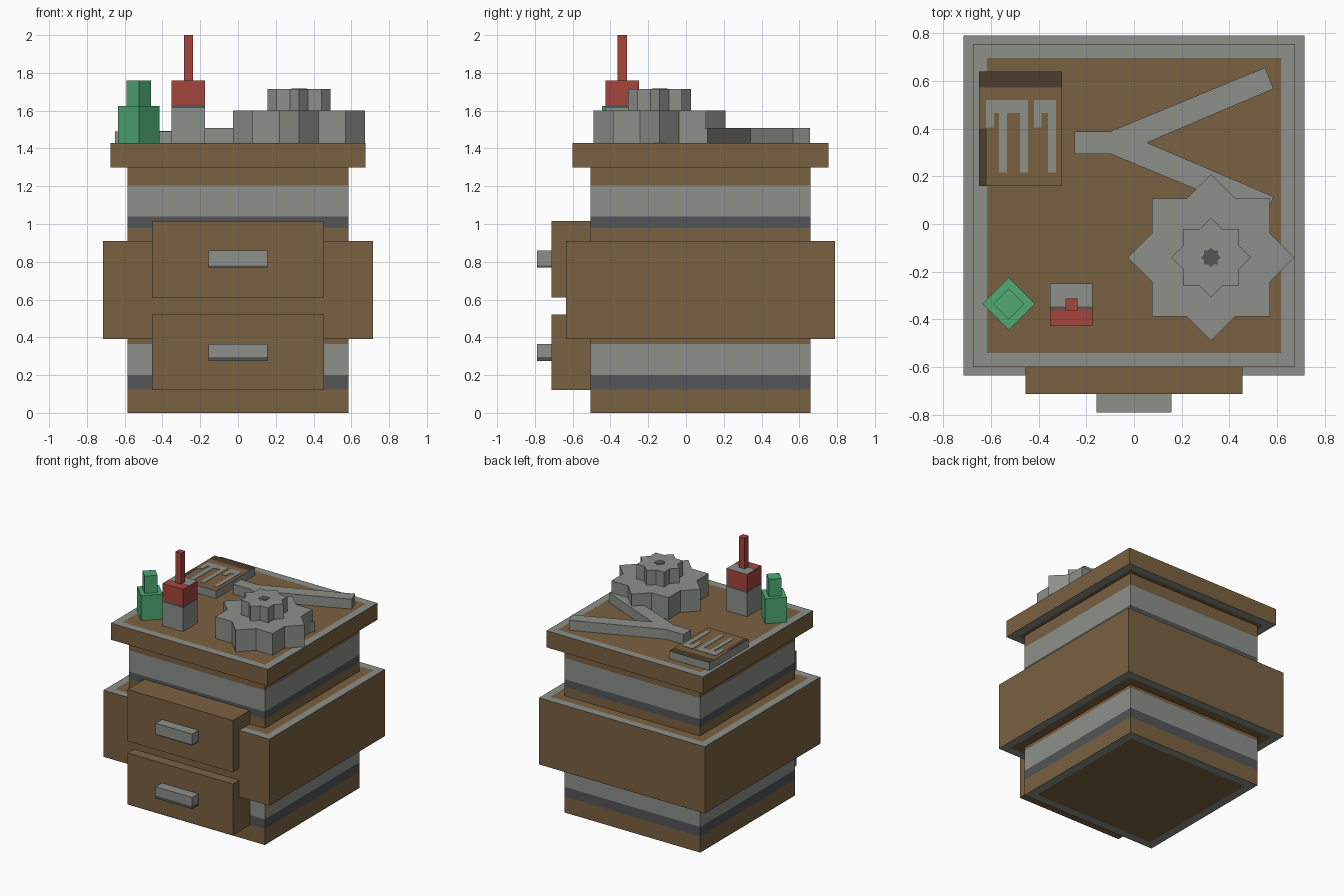
import bpy, bmesh, math
from mathutils import Vector

if "Cube" in bpy.data.objects:
    bpy.data.objects.remove(bpy.data.objects["Cube"])


def material(name, rgb):
    m = bpy.data.materials.new(name)
    lin = [((c / 255 + 0.055) / 1.055) ** 2.4 for c in rgb]
    m.diffuse_color = (*lin, 1)
    m.use_nodes = True
    m.node_tree.nodes["Principled BSDF"].inputs["Base Color"].default_value = m.diffuse_color
    return m


WOOD = material("brown wood", (122, 97, 65))
GREY = material("grey metal", (140, 144, 138))
DARK = material("dark grey metal", (82, 85, 87))
UMBER = material("dark brown", (76, 61, 45))
GREEN = material("green glass", (78, 170, 115))
RED = material("red paint", (165, 70, 60))


def finish(name, bm, mats, rule=None):
    """Turn a bmesh into an object; rule(centre, normal) gives the material slot."""
    bmesh.ops.recalc_face_normals(bm, faces=bm.faces)
    if rule:
        for f in bm.faces:
            f.material_index = rule(f.calc_center_median(), f.normal)
    me = bpy.data.meshes.new(name)
    bm.to_mesh(me)
    bm.free()
    for m in mats:
        me.materials.append(m)
    ob = bpy.data.objects.new(name, me)
    bpy.context.collection.objects.link(ob)
    return ob


def prism_bm(outline, z0, z1):
    bm = bmesh.new()
    base = bm.faces.new([bm.verts.new((x, y, z0)) for x, y in outline])
    ext = bmesh.ops.extrude_face_region(bm, geom=[base], use_keep_orig=True)
    for v in ext["geom"]:
        if isinstance(v, bmesh.types.BMVert):
            v.co.z = z1
    bmesh.ops.recalc_face_normals(bm, faces=bm.faces)
    return bm


def rect(x0, x1, y0, y1):
    return [(x0, y0), (x1, y0), (x1, y1), (x0, y1)]


def cut(bm, axis, values):
    for v in values:
        co, no = Vector((0, 0, 0)), Vector((0, 0, 0))
        co[axis], no[axis] = v, 1
        bmesh.ops.bisect_plane(bm, geom=bm.verts[:] + bm.edges[:] + bm.faces[:],
                               plane_co=co, plane_no=no)


def rimmed(bm, width):
    """Inset the horizontal faces and give the rim slot 1."""
    flat = [f for f in bm.faces if abs(f.normal.z) > 0.9]
    for f in bmesh.ops.inset_individual(bm, faces=flat, thickness=width)["faces"]:
        f.material_index = 1


# Cabinet core with metal bands and a rimmed underside
bm = prism_bm(rect(-0.585, 0.585, -0.505, 0.66), 0, 1.31)
rimmed(bm, 0.09)
cut(bm, 2, [0.125, 0.2, 0.365, 0.98, 1.04, 1.205])
for f in bm.faces:
    z = f.calc_center_median().z
    if 0.125 < z < 0.2 or 0.98 < z < 1.04:
        f.material_index = 2
    elif 0.2 < z < 0.365 or 1.04 < z < 1.205:
        f.material_index = 1
finish("cabinet_core", bm, [WOOD, GREY, DARK])

# Wide middle section and table top, both with metal rims
for name, x, y0, y1, z0, z1 in [("middle_section", 0.715, -0.635, 0.79, 0.39, 0.91),
                                ("table_top", 0.675, -0.6, 0.755, 1.30, 1.43)]:
    bm = prism_bm(rect(-x, x, y0, y1), z0, z1)
    rimmed(bm, 0.083)
    finish(name, bm, [WOOD, GREY])

# Drawers and their handles
for name, z0, z1, h0, h1, lip in [("lower", 0.12, 0.52, 0.275, 0.365, 0.022),
                                  ("upper", 0.612, 1.015, 0.77, 0.86, 0.01)]:
    finish(name + "_drawer", prism_bm(rect(-0.455, 0.455, -0.713, -0.5), z0, z1), [WOOD])
    bm = prism_bm(rect(-0.157, 0.157, -0.79, -0.71), h0, h1)
    cut(bm, 2, [h0 + lip])
    finish(name + "_handle", bm, [GREY, DARK],
           lambda c, n: 1 if c.z < h0 + lip and n.z > -0.5 else 0)

TOP = 1.43


def diamond(cx, cy, r):
    return [(cx + r, cy), (cx, cy + r), (cx - r, cy), (cx, cy - r)]


# Green bottle
finish("bottle_body", prism_bm(diamond(-0.525, -0.335, 0.11), TOP, 1.625), [GREEN])
finish("bottle_neck", prism_bm(diamond(-0.525, -0.335, 0.065), 1.625, 1.76), [GREEN])


# Red and grey canister with a thin spout
def canister_rule(c, n):
    if n.z > 0.5:
        return 0 if c.y > -0.345 else 1 if c.y > -0.359 else 2
    return 0 if c.z < 1.615 else 1 if c.z < 1.63 else 2


bm = prism_bm(rect(-0.352, -0.175, -0.427, -0.25), TOP, 1.76)
cut(bm, 2, [1.615, 1.63])
cut(bm, 1, [-0.359, -0.345])
finish("canister", bm, [GREY, DARK, RED], canister_rule)
finish("canister_spout", prism_bm(rect(-0.287, -0.237, -0.363, -0.313), 1.76, 2.0), [RED])


# Eight-toothed gears: outline of two crossed squares
def star(half):
    tip, notch = half * math.sqrt(2), half / math.cos(math.pi / 8)
    return [(0.323 + r * math.cos(i * math.pi / 8), -0.14 + r * math.sin(i * math.pi / 8))
            for i, r in enumerate([tip, notch] * 8)]


finish("large_gear", prism_bm(star(0.247), TOP, 1.60), [GREY])
finish("small_gear", prism_bm(star(0.118), 1.60, 1.715), [GREY])
finish("gear_hole", prism_bm(star(0.029), 1.715, 1.718), [DARK])

# Forked measuring tool, mirrored about its long axis
half = [(-0.25, 0.047), (-0.10, 0.047), (0.55, 0.315), (0.585, 0.226)]
fork = [(x, 0.341 + y) for x, y in half] + [(0.055, 0.341)]
fork += [(x, 0.341 - y) for x, y in reversed(half)]
finish("forked_tool", prism_bm(fork, TOP, 1.507), [GREY])

# Tool tray with a dark upper and left border
bm = prism_bm(rect(-0.65, -0.302, 0.16, 0.64), TOP, 1.49)
cut(bm, 0, [-0.617])
cut(bm, 1, [0.4, 0.572])
finish("tool_tray", bm, [GREY, WOOD, UMBER],
       lambda c, n: 0 if n.z < 0.5 else 2 if c.y > 0.572 or (c.x < -0.617 and c.y < 0.4) else 1)

# Hooked strokes painted on the tray
strokes = [(-0.62, -0.445, 0.465, 0.52), (-0.62, -0.587, 0.405, 0.465),
           (-0.565, -0.533, 0.215, 0.465), (-0.478, -0.445, 0.215, 0.465),
           (-0.42, -0.328, 0.465, 0.52), (-0.42, -0.387, 0.405, 0.465),
           (-0.36, -0.328, 0.215, 0.465)]
for i, s in enumerate(strokes):
    finish(f"tray_stroke_{i + 1}", prism_bm(rect(*s), 1.49, 1.493), [GREY])
